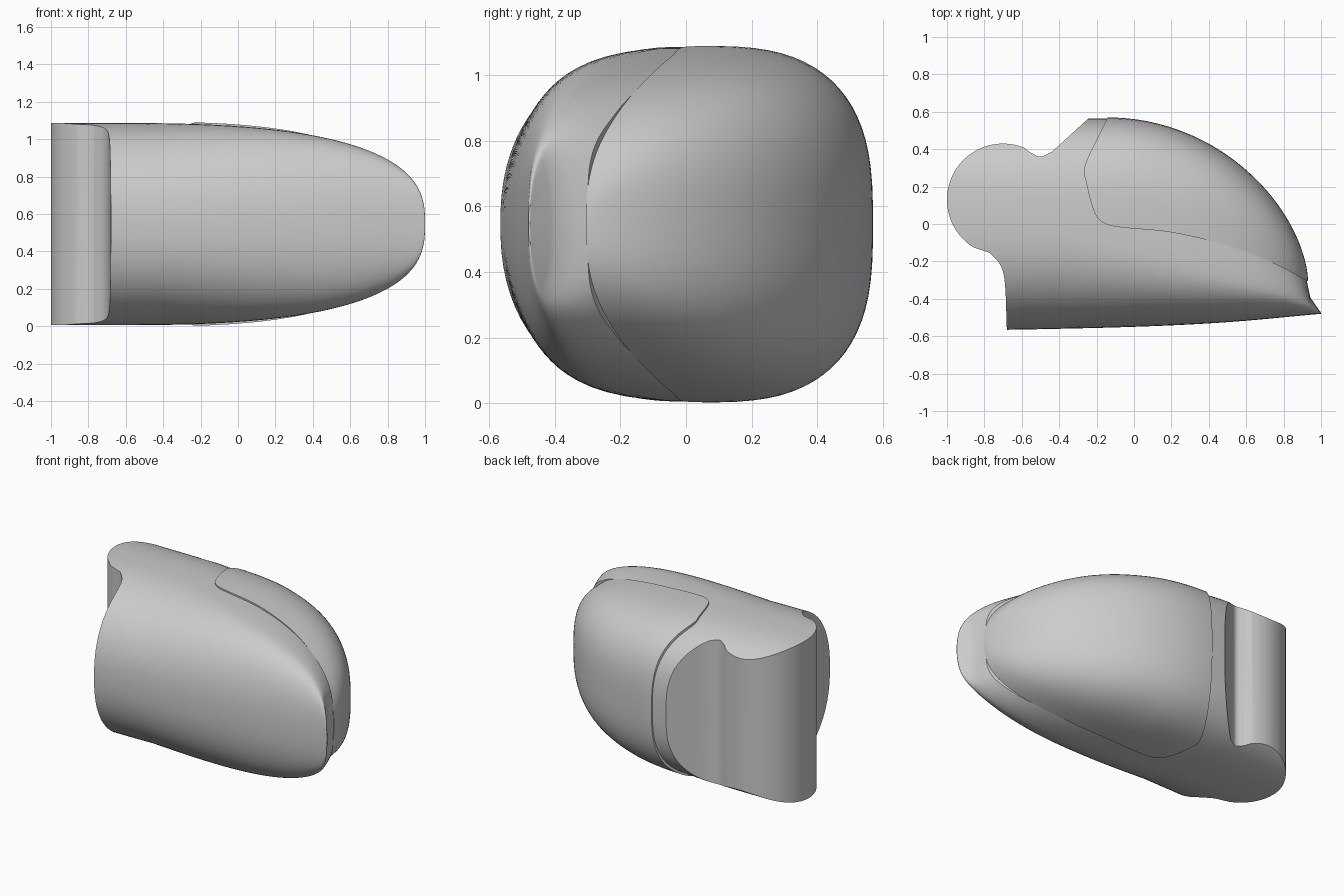
import bpy, math
from mathutils import Vector

if "Cube" in bpy.data.objects:
    bpy.data.objects.remove(bpy.data.objects["Cube"])

MID = 0.546
grey = bpy.data.materials.new("plain grey")
grey.use_nodes = True
grey.diffuse_color = (0.6, 0.6, 0.6, 1)
grey.node_tree.nodes["Principled BSDF"].inputs["Base Color"].default_value = (0.6, 0.6, 0.6, 1)


def make_object(name, verts, faces):
    mesh = bpy.data.meshes.new(name)
    mesh.from_pydata(verts, [], faces)
    mesh.materials.append(grey)
    obj = bpy.data.objects.new(name, mesh)
    bpy.context.collection.objects.link(obj)
    return obj


def smooth(points, steps=10):
    """Rounded path through a few points."""
    p = [Vector(q) for q in points]
    p = [2 * p[0] - p[1]] + p + [2 * p[-1] - p[-2]]
    out = []
    for a, b, c, d in zip(p, p[1:], p[2:], p[3:]):
        for i in range(steps):
            t = i / steps
            out.append(b + (c - a) * t / 2 + (a * 2 - b * 5 + c * 4 - d) * t * t / 2
                       + (b * 3 - a - c * 3 + d) * t ** 3 / 2)
    return [tuple(q) for q in out] + [tuple(points[-1])]


def lookup(path, x):
    """Height of a path at x."""
    for (x0, y0), (x1, y1) in zip(path, path[1:]):
        if x <= x1:
            return y0 + (y1 - y0) * max(0, x - x0) / (x1 - x0)
    return path[-1][1]


def power(base, n):
    return math.copysign(abs(base) ** (2 / n), base)


def loft(name, start, end, section, stations=56, ring=80):
    """Skin over rounded-square sections spaced more closely at the nose."""
    verts, faces = [], []
    for i in range(stations):
        x = start + (end - start) * math.sin(math.pi / 2 * i / (stations - 0.8))
        front, crown, back, height, n_back = section(x)
        for j in range(ring):
            a = 2 * math.pi * (j + 0.5) / ring
            c, s = math.cos(a), math.sin(a)
            n, w = (n_back, back - crown) if c > 0 else (2.3, crown - front)
            verts.append((x, crown + w * power(c, n), MID + height * power(s, n)))
    for i in range(stations - 1):
        for j in range(ring):
            k = (j + 1) % ring
            faces.append((i * ring + j, i * ring + k, (i + 1) * ring + k, (i + 1) * ring + j))
    faces.append(tuple(reversed(range(ring))))
    faces.append(tuple(range((stations - 1) * ring, stations * ring)))
    return make_object(name, verts, faces)


def trim_to_plan(obj, plan):
    """Keep only what lies inside a plan outline."""
    n = len(plan)
    verts = [(x, y, z) for z in (-0.5, 1.6) for x, y in plan]
    faces = [tuple(reversed(range(n))), tuple(range(n, 2 * n))]
    faces += [(i, (i + 1) % n, n + (i + 1) % n, n + i) for i in range(n)]
    cutter = make_object("plan_cutter", verts, faces)
    cutter.hide_render = True
    area = sum(a[0] * b[1] - b[0] * a[1] for a, b in zip(plan, plan[1:] + plan[:1]))
    if area < 0:
        cutter.data.flip_normals()
    mod = obj.modifiers.new("trim", "BOOLEAN")
    mod.operation, mod.solver, mod.object = "INTERSECT", "EXACT", cutter
    bpy.ops.object.select_all(action="DESELECT")
    bpy.context.view_layer.objects.active = obj
    obj.select_set(True)
    bpy.ops.object.modifier_apply(modifier=mod.name)
    bpy.data.objects.remove(cutter)
    bpy.ops.object.shade_smooth_by_angle(angle=math.radians(35))


def taper(x, start, end, p):
    u = min(1, max(0, (x - start) / (end - start)))
    return (1 - u ** p) ** (1 / p)


# Guide lines in plan
front_line = smooth([(-1.1, -0.568), (-0.68, -0.566), (0, -0.55), (0.5, -0.525), (1, -0.48)])
rim_line = smooth([(-0.4, 0), (0, -0.12), (0.4, -0.24), (0.8, -0.36), (1, -0.475)])
crown_line = smooth([(-0.4, 0.04), (0, 0.01), (0.2, -0.03), (0.5, -0.1), (0.93, -0.3)])
seam = smooth([(-0.13, 0.6), (-0.15, 0.55), (-0.26, 0.32), (-0.255, 0.22), (-0.21, 0.06),
               (-0.15, 0), (-0.05, -0.02), (0.2, -0.045), (0.5, -0.115), (0.75, -0.21),
               (0.94, -0.31)])


def dome_back(x):
    u = min(1, max(0, (x + 0.14) / 1.07))
    return -0.3 + 0.87 * (1 - u * u) ** 0.6


def shell_section(x):
    rim = lookup(rim_line, x)
    back = dome_back(x) - 0.006 - 0.05 * max(0, x)
    if x > 0.85:
        lip = rim + 0.8 * (1 - x)
        back = max(back, lip) if x < 0.93 else lip
    n = 3 - 1.3 * min(1, max(0, x + 0.2))
    return lookup(front_line, x), rim, back, 0.541 * taper(x, -0.7, 1, 2.75), n


def dome_section(x):
    crown, back = lookup(crown_line, x), dome_back(x)
    return 2 * crown - back, crown, back, 0.546 * taper(x, -0.45, 0.93, 2.5), 2.9


# Shell with the rounded hinge column at its right end
shell = loft("shell", -1.1, 1, shell_section)
column = [(-0.7 + 0.3 * math.cos(a), 0.13 + 0.3 * math.sin(a))
          for a in (math.radians(238 - 4.25 * i) for i in range(41))]
plan = [(-0.675, -0.7)]
plan += smooth([(-0.68, -0.56), (-0.69, -0.32), (-0.715, -0.22), (-0.77, -0.155)])
plan += column
plan += smooth([(-0.55, 0.38), (-0.5, 0.36), (-0.44, 0.385)])
plan += [(-0.205, 0.6)] + seam + [(1.1, -0.31), (1.1, -0.7)]
trim_to_plan(shell, plan)

# Rounded dome set into the back of the shell
dome = loft("dome", -0.4, 0.93, dome_section)
trim_to_plan(dome, seam + [(1.1, -0.31), (1.1, 0.7), (-0.13, 0.7)])
